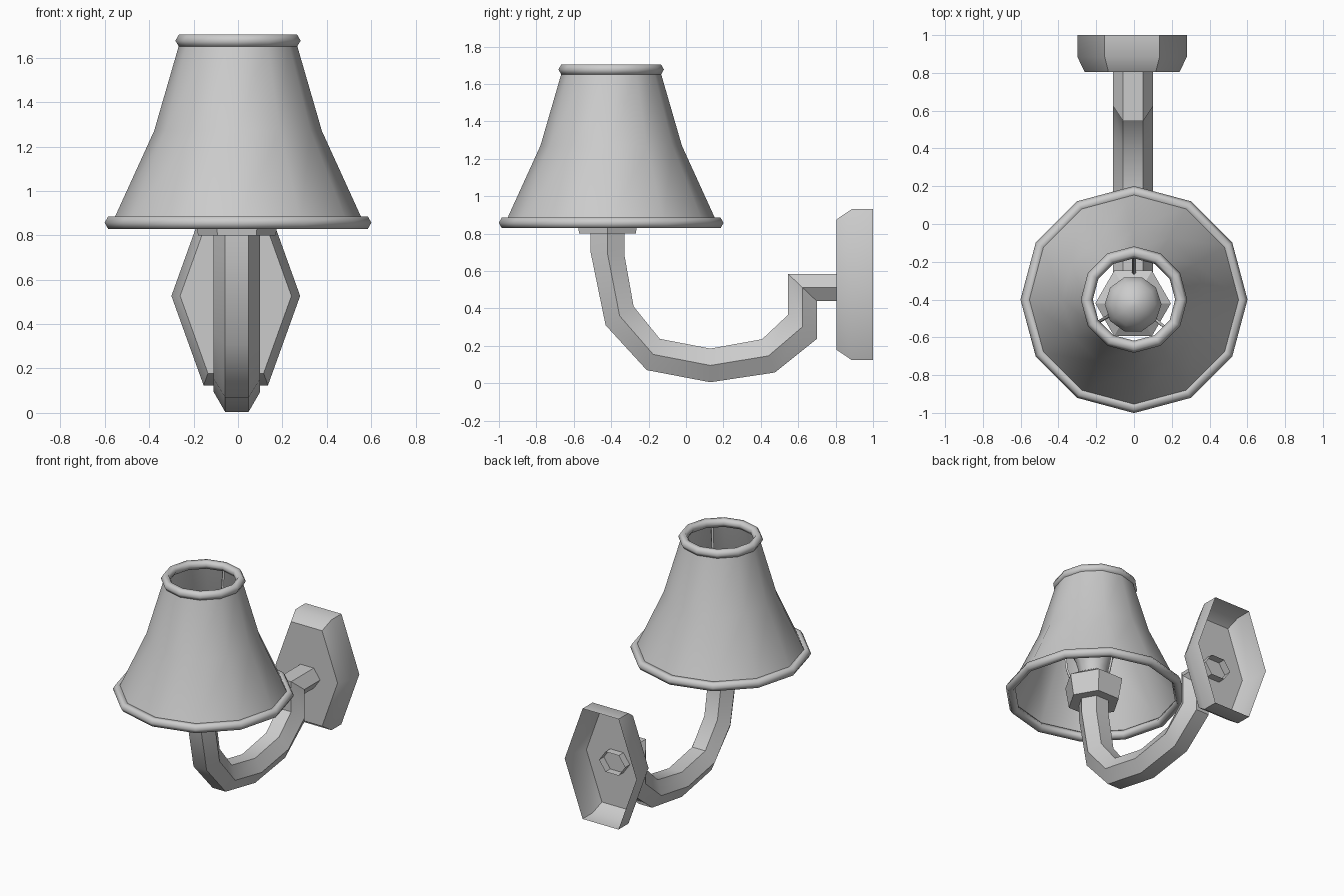
import bpy
from math import sin, cos, pi, radians
from mathutils import Vector

if "Cube" in bpy.data.objects:
    bpy.data.objects.remove(bpy.data.objects["Cube"])


def mesh_object(name, verts, faces, angle=40):
    me = bpy.data.meshes.new(name)
    me.from_pydata(verts, [], faces)
    me.validate()
    ob = bpy.data.objects.new(name, me)
    bpy.context.collection.objects.link(ob)
    bpy.ops.object.select_all(action='DESELECT')
    ob.select_set(True)
    bpy.context.view_layer.objects.active = ob
    bpy.ops.object.mode_set(mode='EDIT')
    bpy.ops.mesh.select_all(action='SELECT')
    bpy.ops.mesh.normals_make_consistent(inside=False)
    bpy.ops.object.mode_set(mode='OBJECT')
    bpy.ops.object.shade_smooth_by_angle(angle=radians(angle))
    return ob


def loft(name, rings, cap_start=False, cap_end=False, closed=False, angle=40):
    """Skin a list of equal-sized vertex rings."""
    n, m = len(rings[0]), len(rings)
    verts = [v for r in rings for v in r]
    faces = []
    for i in range(m if closed else m - 1):
        a, b = i * n, ((i + 1) % m) * n
        faces += [(a + j, a + (j + 1) % n, b + (j + 1) % n, b + j) for j in range(n)]
    if cap_start:
        faces.append(tuple(range(n))[::-1])
    if cap_end:
        faces.append(tuple(range((m - 1) * n, m * n)))
    return mesh_object(name, verts, faces, angle)


def ring(cx, cy, z, r, n):
    return [(cx + r * cos(2 * pi * k / n), cy + r * sin(2 * pi * k / n), z) for k in range(n)]


def lathe(name, cx, cy, profile, n, **kw):
    return loft(name, [ring(cx, cy, z, r, n) for r, z in profile], **kw)


SX, SY = 0.0, -0.4

# Shade: open flared shell with a rolled rim at each end
lathe("shade", SX, SY, [(0.565, 0.86), (0.378, 1.27), (0.262, 1.67)], 12)
for name, r, z in (("bottom_rim", 0.569, 0.857), ("top_rim", 0.25, 1.677)):
    prof = [(r + 0.032 * cos(k * pi / 3), z + 0.032 * sin(k * pi / 3)) for k in range(6)]
    lathe(name, SX, SY, prof, 12, closed=True, angle=65)

# Arm: hexagonal tube, given by its outer and inner side (y, z) at each bend
bends = [((-0.51, 0.86), (-0.33, 0.86)), ((-0.51, 0.70), (-0.33, 0.69)),
         ((-0.43, 0.31), (-0.28, 0.41)), ((-0.21, 0.07), (-0.14, 0.237)),
         ((0.13, 0.005), (0.13, 0.185)), ((0.475, 0.057), (0.407, 0.235)),
         ((0.70, 0.237), (0.545, 0.365)), ((0.70, 0.438), (0.545, 0.585)),
         ((0.86, 0.438), (0.86, 0.585))]
rings = []
for (ya, za), (yb, zb) in bends:
    ym, zm = (ya + yb) / 2, (za + zb) / 2
    rings.append([(-0.11, ym, zm), (-0.058, ya, za), (0.048, ya, za),
                  (0.1, ym, zm), (0.048, yb, zb), (-0.058, yb, zb)])
loft("arm", rings, angle=40)

# Wall plate: long hexagon, bevelled front, hollow back
hexa = [(0.28, 0), (0.135, 0.403), (-0.155, 0.403), (-0.30, 0), (-0.155, -0.403), (0.135, -0.403)]


def plate_ring(y, s):
    return [(-0.01 + (x + 0.01) * s, y, 0.527 + z * s) for x, z in hexa]


loft("wall_plate", [plate_ring(1.0, 1), plate_ring(0.885, 1), plate_ring(0.805, 0.865)],
     cap_end=True, angle=40)

# Socket cup
lathe("socket", -0.005, -0.42, [(0.175, 0.80), (0.2, 0.95), (0.12, 1.0)], 6,
      cap_start=True, cap_end=True, angle=30)

# Bulb
bulb = [(0.09, 0.98), (0.1, 1.05)]
bulb += [(0.155 * cos(t), 1.22 + 0.155 * sin(t)) for t in (-0.7, -0.25, 0.25, 0.7, 1.15)]
bulb.append((0.015, 1.375))
lathe("bulb", -0.005, -0.425, bulb, 10, cap_end=True, angle=60)

# Thin struts carrying the shade from the socket
for deg in (90, 210, 320):
    d = Vector((cos(radians(deg)), sin(radians(deg)), 0))
    base = Vector((SX, SY - 0.01, 0))
    pts = [base + d * r + Vector((0, 0, z)) for r, z in ((0.15, 0.96), (0.18, 1.05), (0.245, 1.67))]
    loft("shade_strut", [ring(p.x, p.y, p.z, 0.01, 4) for p in pts], angle=30)
